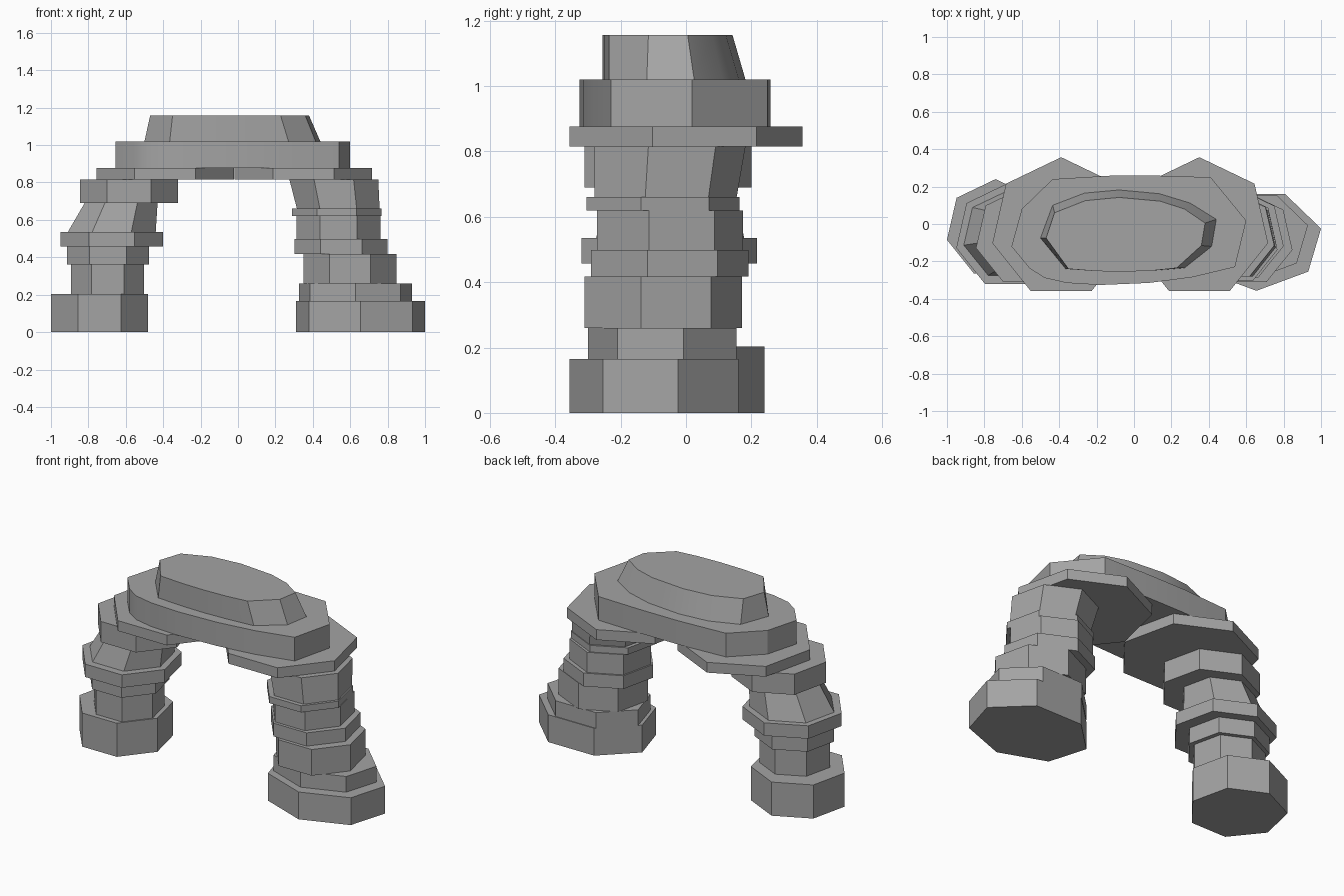
import bpy, bmesh
from math import sin, cos, pi, radians

# Dark grey stone
stone = bpy.data.materials.new("dark_stone")
stone.diffuse_color = (0.37, 0.37, 0.37, 1)


def loft(name, low, high, z0, z1, smooth=False):
    """Solid between two matching outlines."""
    bm = bmesh.new()
    a = [bm.verts.new((x, y, z0)) for x, y in low]
    b = [bm.verts.new((x, y, z1)) for x, y in high]
    n = len(a)
    bm.faces.new(a[::-1])
    bm.faces.new(b)
    for i in range(n):
        j = (i + 1) % n
        bm.faces.new((a[i], a[j], b[j], b[i]))
    bmesh.ops.recalc_face_normals(bm, faces=bm.faces)
    me = bpy.data.meshes.new(name)
    bm.to_mesh(me)
    bm.free()
    me.materials.append(stone)
    ob = bpy.data.objects.new(name, me)
    bpy.context.collection.objects.link(ob)
    if smooth:
        me.shade_smooth()
        me.set_sharp_from_angle(angle=radians(25))
    return ob


def hept(x0, x1, y0, y1, point=1):
    """Seven-sided outline filling a box, pointing to +y (1) or -y (-1)."""
    rx = (x1 - x0) / 2 / sin(4 * pi / 7)
    ry = (y1 - y0) / (1 + cos(pi / 7))
    cx = (x0 + x1) / 2
    cy = y1 - ry if point > 0 else y0 + ry
    angs = [point * pi / 2 + k * 2 * pi / 7 for k in range(7)]
    return [(cx + rx * cos(t), cy + ry * sin(t)) for t in angs]


# Stones: z range, lower outline box, optional upper outline box, pointing side
left = [
    (0.00, 0.203, (-1.0, -0.48, -0.265, 0.24), None, 1),
    (0.203, 0.362, (-0.892, -0.502, -0.235, 0.145), None, 1),
    (0.362, 0.457, (-0.915, -0.475, -0.26, 0.17), None, 1),
    (0.457, 0.535, (-0.95, -0.40, -0.32, 0.218), None, 1),
    (0.535, 0.69, (-0.91, -0.44, -0.275, 0.178), (-0.82, -0.43, -0.235, 0.145), 1),
    (0.69, 0.815, (-0.845, -0.32, -0.31, 0.20), None, 1),
    (0.815, 0.877, (-0.757, -0.022, -0.357, 0.357), None, 1),
]
right = [
    (0.00, 0.165, (0.31, 1.0, -0.357, 0.16), None, -1),
    (0.165, 0.26, (0.325, 0.93, -0.30, 0.155), None, -1),
    (0.26, 0.418, (0.35, 0.847, -0.31, 0.172), None, 1),
    (0.418, 0.498, (0.302, 0.80, -0.29, 0.192), None, 1),
    (0.498, 0.62, (0.313, 0.762, -0.272, 0.175), None, 1),
    (0.62, 0.66, (0.29, 0.767, -0.305, 0.163), None, 1),
    (0.66, 0.815, (0.315, 0.757, -0.28, 0.155), (0.275, 0.75, -0.28, 0.182), 1),
    (0.815, 0.877, (-0.018, 0.717, -0.357, 0.357), None, 1),
]
for side, stones in (("left", left), ("right", right)):
    for i, (z0, z1, lo, hi, p) in enumerate(stones, 1):
        loft(f"{side}_pillar_stone_{i}", hept(*lo, p), hept(*(hi or lo), p), z0, z1)

# Bridging slab across both pillars
slab = [(-0.655, -0.12), (-0.56, -0.235), (-0.48, -0.288), (-0.36, -0.315),
        (-0.18, -0.326), (0.08, -0.315), (0.31, -0.285), (0.54, -0.23),
        (0.60, 0.018), (0.41, 0.25), (0.14, 0.258), (-0.13, 0.258),
        (-0.435, 0.24), (-0.60, 0.08)]
loft("bridge_slab", slab, slab, 0.877, 1.02, True)

# Tapered cap stone
cap_low = [(-0.50, -0.075), (-0.365, -0.24), (-0.2, -0.252), (-0.05, -0.255),
           (0.1, -0.249), (0.27, -0.235), (0.415, -0.12), (0.44, 0.025),
           (0.30, 0.112), (0.136, 0.162), (-0.08, 0.182), (-0.265, 0.165), (-0.435, 0.10)]
cap_high = [(-0.47, -0.075), (-0.35, -0.24), (-0.2, -0.252), (-0.05, -0.255),
            (0.1, -0.249), (0.228, -0.235), (0.36, -0.115), (0.38, 0.005),
            (0.27, 0.08), (0.14, 0.122), (-0.08, 0.142), (-0.26, 0.125), (-0.425, 0.06)]
loft("cap_stone", cap_low, cap_high, 1.02, 1.157, True)
